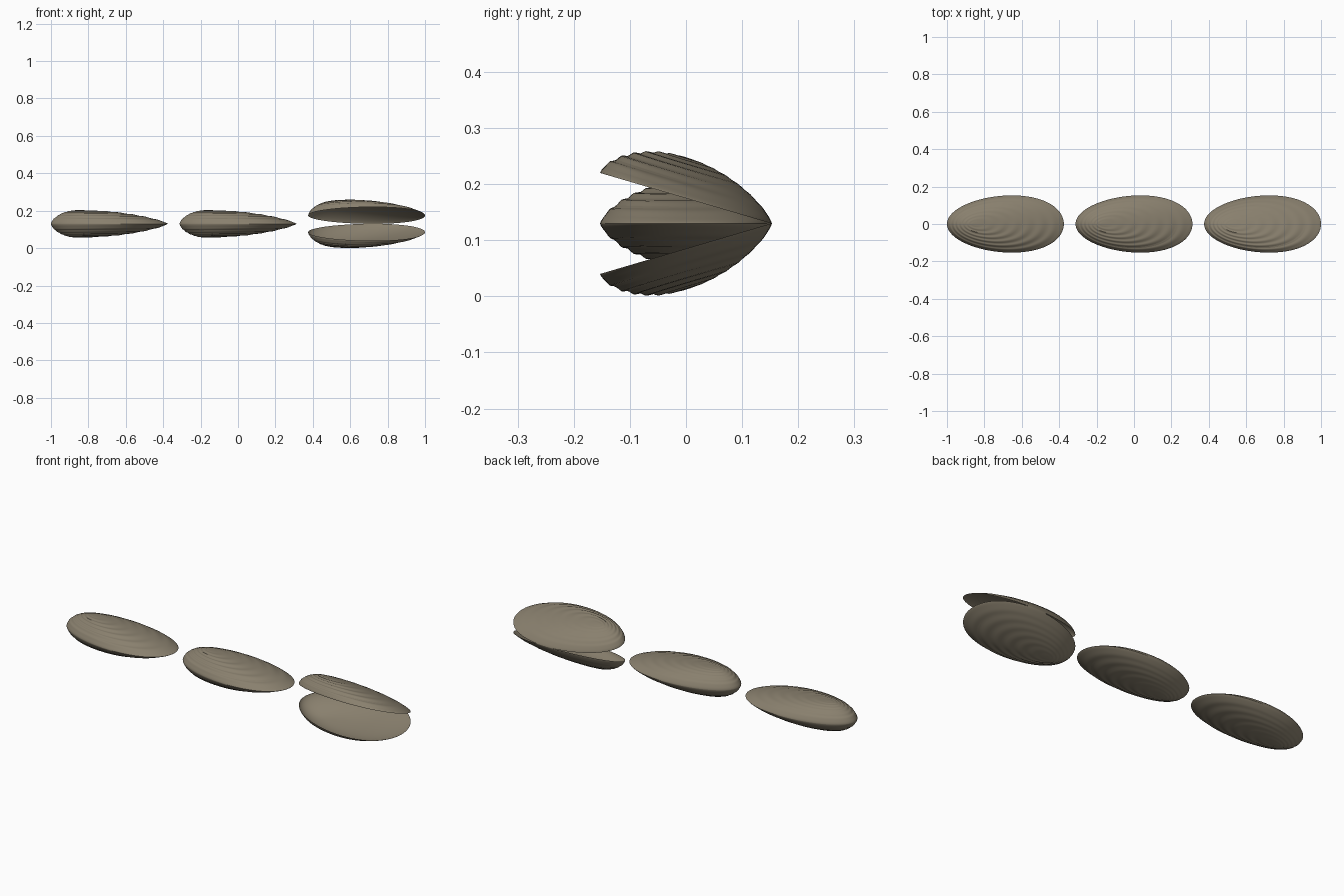
import bpy, math

if "Cube" in bpy.data.objects:
    bpy.data.objects.remove(bpy.data.objects["Cube"])

HINGE_Z, HINGE_Y = 0.13, 0.152
LENGTH, WIDTH, HEIGHT = 0.3125, 0.153, 0.073
BEAK_X = -0.172
SEGS, RINGS = 96, 48

shell_mat = bpy.data.materials.new("shell_brown")
shell_mat.diffuse_color = (0.25, 0.215, 0.155, 1)
shell_mat.use_nodes = True
shell_mat.node_tree.nodes["Principled BSDF"].inputs["Base Color"].default_value = shell_mat.diffuse_color


def rim(a):
    # egg-shaped outline, blunter at the right end
    return LENGTH * math.cos(a) + 0.035 * math.sin(a) ** 2, WIDTH * math.sin(a)


def dome(s, a, ridged):
    # domed profile from beak (s=0) to rim (s=1), with growth ridges outside
    h = HEIGHT * max(0.0, 1 - s * s) ** (0.72 + 0.08 * math.cos(a))
    if ridged:
        front = 0.65 - 0.35 * math.sin(a)
        fade = min(1, s * 3) * min(1, (1 - s) * 8)
        h += 0.0019 * front * fade * math.sin(2 * math.pi * 7 * s)
    else:
        h *= 0.96
    return h


def make_valve(name, cx, side, slope, lined):
    verts, faces = [], []

    def add(x, y, h):
        lift = slope * (HINGE_Y - y)
        verts.append((cx + x, y, HINGE_Z + side * (h + lift)))
        return len(verts) - 1

    def face(idx, flip):
        faces.append(idx[::-1] if flip else idx)

    edge = [add(*rim(2 * math.pi * j / SEGS), 0) for j in range(SEGS)]

    def layer(ridged, flip):
        pole = add(BEAK_X, 0, dome(0, 0, ridged))
        prev = None
        for i in range(1, RINGS + 1):
            # rings packed more tightly toward the rim
            s = math.sin(0.5 * math.pi * i / RINGS)
            if i == RINGS:
                ring = edge
            else:
                ring = []
                for j in range(SEGS):
                    a = 2 * math.pi * j / SEGS
                    rx, ry = rim(a)
                    ring.append(add(BEAK_X + s * (rx - BEAK_X), s * ry, dome(s, a, ridged)))
            for j in range(SEGS):
                k = (j + 1) % SEGS
                if prev is None:
                    face((pole, ring[j], ring[k]), flip)
                else:
                    face((prev[j], ring[j], ring[k], prev[k]), flip)
            prev = ring

    layer(True, side < 0)          # ridged outside
    if lined:
        layer(False, side > 0)     # smooth inner lining

    me = bpy.data.meshes.new(name)
    me.from_pydata(verts, [], faces)
    me.materials.append(shell_mat)
    ob = bpy.data.objects.new(name, me)
    bpy.context.collection.objects.link(ob)
    bpy.ops.object.select_all(action='DESELECT')
    ob.select_set(True)
    bpy.context.view_layer.objects.active = ob
    bpy.ops.object.shade_smooth_by_angle(angle=math.radians(40))


# two closed shells and one gaping shell, each from mirrored valves
for label, cx, slope, lined in (("closed_shell_left", -0.6875, 0, False),
                                ("closed_shell_middle", 0, 0, True),
                                ("open_shell", 0.6875, 0.295, True)):
    make_valve(label + "_upper_valve", cx, 1, slope, lined)
    make_valve(label + "_lower_valve", cx, -1, slope, lined)
